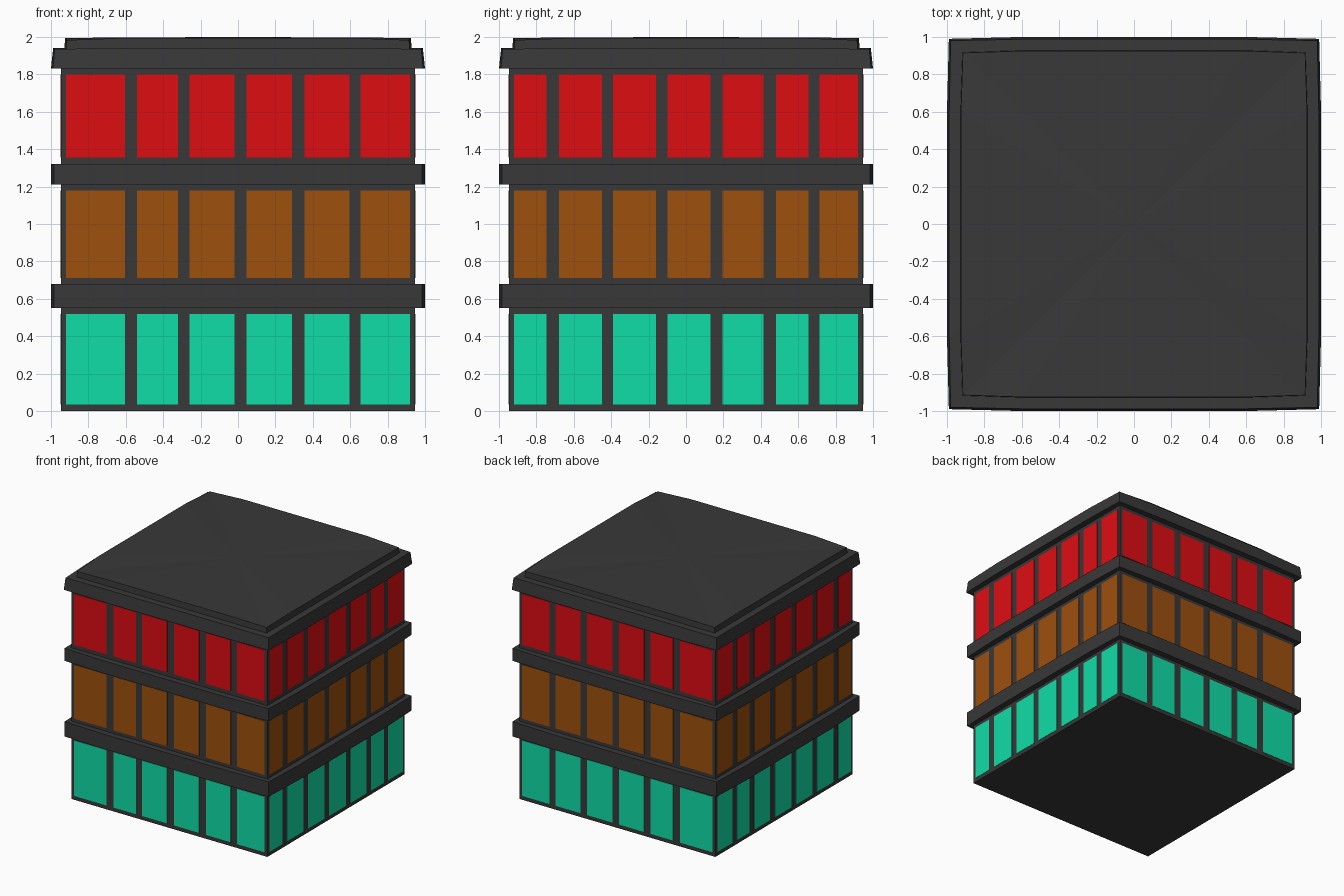
import bpy, bmesh
from math import pi
from mathutils import Matrix

if "Cube" in bpy.data.objects:
    bpy.data.objects.remove(bpy.data.objects["Cube"])


def material(name, rgb):
    m = bpy.data.materials.new(name)
    m.diffuse_color = (*rgb, 1)
    m.use_nodes = True
    m.node_tree.nodes["Principled BSDF"].inputs["Base Color"].default_value = m.diffuse_color
    return m


FRAME = material("dark_grey", (0.04, 0.04, 0.04))
TEAL = material("teal", (0.005, 0.73, 0.39))
BROWN = material("brown", (0.34, 0.08, 0.004))
RED = material("red", (0.73, 0.004, 0.006))


def finish(bm, name, mat):
    bmesh.ops.recalc_face_normals(bm, faces=bm.faces)
    me = bpy.data.meshes.new(name)
    bm.to_mesh(me)
    bm.free()
    me.materials.append(mat)
    ob = bpy.data.objects.new(name, me)
    bpy.context.collection.objects.link(ob)


def box(bm, lo, hi):
    size = [b - a for a, b in zip(lo, hi)]
    mid = [(a + b) / 2 for a, b in zip(lo, hi)]
    bmesh.ops.create_cube(bm, size=1, matrix=Matrix.Translation(mid) @ Matrix.Diagonal((*size, 1)))


def bowed_slab(name, rings, z_bottom, z_top):
    """Square slab with slightly bowed sides; ring = corner, middle, corner z, middle z."""
    bm = bmesh.new()
    loops = []
    for c, m, zc, zm in rings:
        ring = []
        for k in range(4):
            rot = Matrix.Rotation(k * pi / 2, 3, 'Z')
            for x, y, z in ((-c, -c, zc), (-0.6, -m, zm), (0.6, -m, zm)):
                ring.append(bm.verts.new(rot @ Matrix.Translation((x, y, z)).to_translation()))
        loops.append(ring)
    for a, b in zip(loops, loops[1:]):
        for i in range(12):
            j = (i + 1) % 12
            bm.faces.new((a[i], a[j], b[j], b[i]))
    for ring, z in ((loops[0], z_bottom), (loops[-1], z_top)):
        centre = bm.verts.new((0, 0, z))
        for i in range(12):
            bm.faces.new((ring[i], ring[(i + 1) % 12], centre))
    finish(bm, name, FRAME)


# Main block
bm = bmesh.new()
box(bm, (-0.947, -0.947, 0), (0.947, 0.947, 1.86))
finish(bm, "building_body", FRAME)

# Floor bands, cornice and slightly domed roof
for name, z0, z1 in (("lower_band", 0.55, 0.68), ("upper_band", 1.21, 1.32)):
    bowed_slab(name, [(0.985, 1.0, z0, z0), (0.985, 1.0, z1, z1)], z0, z1)
bowed_slab("cornice", [(0.99, 1.0, 1.832, 1.832), (0.98, 0.988, 1.935, 1.942)], 1.832, 1.944)
bowed_slab("roof_cap", [(0.917, 0.928, 1.93, 1.93), (0.915, 0.925, 1.983, 1.995)], 1.93, 2.0)

# Window rows, matching on opposite sides
FRONT = [(-0.92, -0.605), (-0.54, -0.32), (-0.26, -0.02),
         (0.045, 0.29), (0.355, 0.595), (0.655, 0.92)]
SIDE = [(-0.92, -0.745), (-0.68, -0.45), (-0.39, -0.16), (-0.10, 0.13),
        (0.195, 0.415), (0.48, 0.655), (0.715, 0.92)]
for name, z0, z1, mat in (("ground_floor_windows", 0.035, 0.52, TEAL),
                          ("middle_floor_windows", 0.71, 1.18, BROWN),
                          ("top_floor_windows", 1.355, 1.80, RED)):
    bm = bmesh.new()
    for s in (-1, 1):
        d0, d1 = sorted((s * 0.93, s * 0.95))
        for a, b in FRONT:
            box(bm, (a, d0, z0), (b, d1, z1))
        for a, b in SIDE:
            box(bm, (d0, a, z0), (d1, b, z1))
    finish(bm, name, mat)
